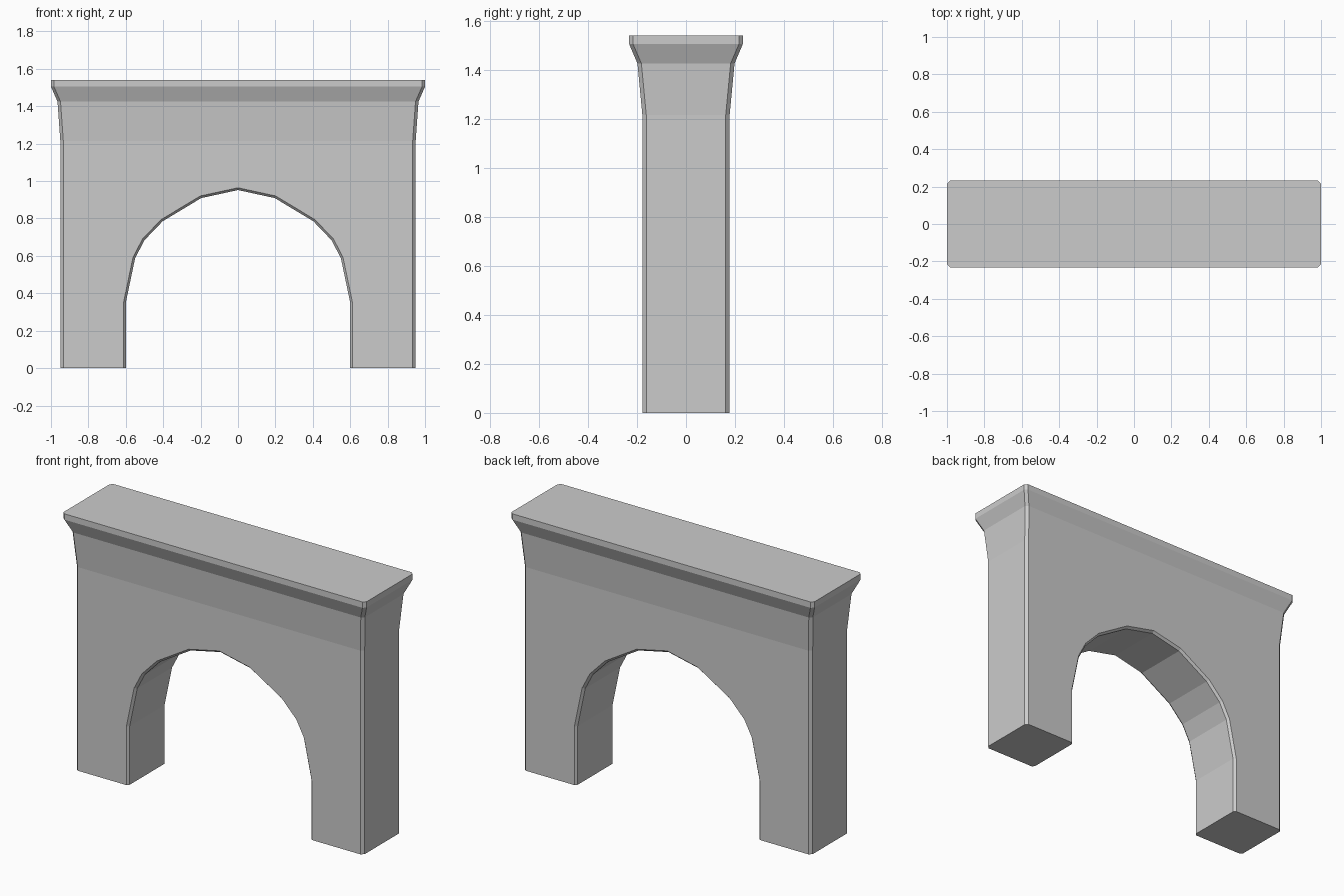
import bpy, bmesh
from mathutils import Vector

if "Cube" in bpy.data.objects:
    bpy.data.objects.remove(bpy.data.objects["Cube"])


def loft(name, rings):
    """Skin equal-length rings into a closed solid."""
    bm = bmesh.new()
    loops = [[bm.verts.new(p) for p in ring] for ring in rings]
    n = len(loops[0])
    for a, b in zip(loops, loops[1:]):
        for i in range(n):
            j = (i + 1) % n
            bm.faces.new((a[i], a[j], b[j], b[i]))
    bm.faces.new(loops[0])
    bm.faces.new(loops[-1])
    bmesh.ops.recalc_face_normals(bm, faces=bm.faces[:])
    mesh = bpy.data.meshes.new(name)
    bm.to_mesh(mesh)
    bm.free()
    obj = bpy.data.objects.new(name, mesh)
    bpy.context.collection.objects.link(obj)
    return obj


def chamfered_rect(hx, hy, z, c=0.016):
    return [(hx - c, -hy, z), (hx, -hy + c, z), (hx, hy - c, z), (hx - c, hy, z),
            (-hx + c, hy, z), (-hx, hy - c, z), (-hx, -hy + c, z), (-hx + c, -hy, z)]


# Wall body with flared cornice: half width, half depth, height
sections = [(0.95, 0.178, 0), (0.95, 0.178, 1.215), (0.965, 0.198, 1.425),
            (1.0, 0.232, 1.505), (1.0, 0.232, 1.54)]
wall = loft("arched_wall", [chamfered_rect(*s) for s in sections])

# Arch opening, right half mirrored to the left
half = [(0.6, -0.1), (0.6, 0.35), (0.55, 0.588), (0.5, 0.684), (0.403, 0.785), (0.197, 0.909)]
arch = half + [(0, 0.952)] + [(-x, z) for x, z in reversed(half)]


def arch_ring(y, grow):
    ring = []
    for x, z in arch:
        d = Vector((x, 0, max(z - 0.35, 0))).normalized() * grow
        ring.append(Vector((x, y, z)) + d)
    return ring


# Cutter flares past both faces, leaving a narrow chamfer on the arch edges
cutter = loft("arch_cutter", [arch_ring(-0.198, 0.03), arch_ring(-0.164, 0),
                              arch_ring(0.164, 0), arch_ring(0.198, 0.03)])
cutter.hide_render = True

cut = wall.modifiers.new("arch_opening", 'BOOLEAN')
cut.operation = 'DIFFERENCE'
cut.solver = 'EXACT'
cut.object = cutter
bpy.context.view_layer.objects.active = wall
bpy.ops.object.modifier_apply(modifier=cut.name)
bpy.data.objects.remove(cutter)
